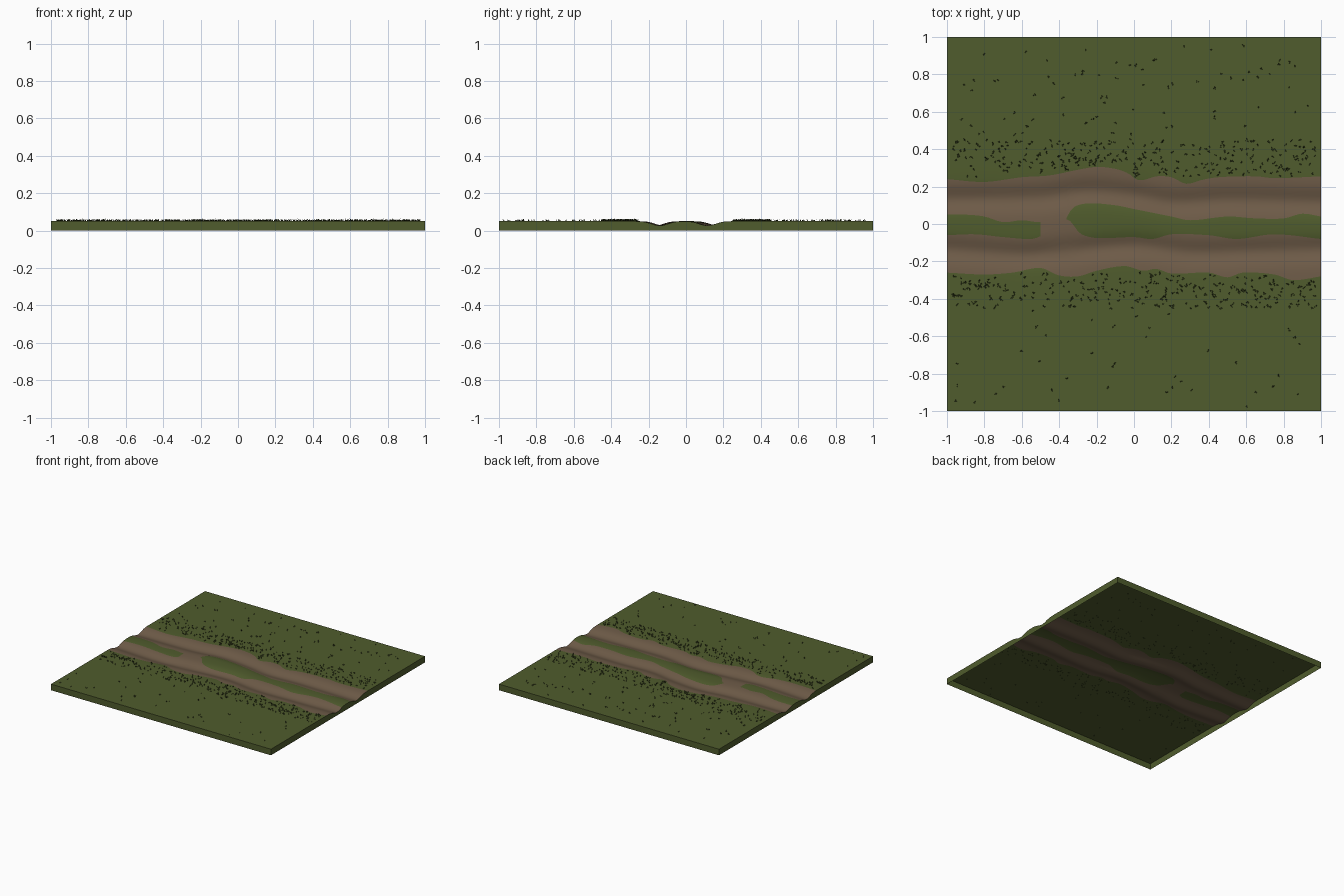
import bpy, bmesh, math, random

if "Cube" in bpy.data.objects:
    bpy.data.objects.remove(bpy.data.objects["Cube"])

random.seed(7)
TOP = 0.05


def material(name, rgb):
    m = bpy.data.materials.new(name)
    m.diffuse_color = (*rgb, 1)
    m.use_nodes = True
    m.node_tree.nodes["Principled BSDF"].inputs["Base Color"].default_value = m.diffuse_color
    return m


GRASS = material("grass green", (0.080, 0.107, 0.026))
DIRT = material("dirt brown", (0.160, 0.108, 0.066))
BLADE = material("dark blade green", (0.038, 0.052, 0.013))


def curve(points):
    """Smooth function y(x) through the points."""
    def slope(i):
        a, b = points[max(i - 1, 0)], points[min(i + 1, len(points) - 1)]
        return (b[1] - a[1]) / (b[0] - a[0])

    def f(x):
        i = 0
        while i < len(points) - 2 and x > points[i + 1][0]:
            i += 1
        (x0, y0), (x1, y1) = points[i], points[i + 1]
        h = x1 - x0
        t = (x - x0) / h
        return (y0 * (2*t**3 - 3*t*t + 1) + slope(i) * h * (t**3 - 2*t*t + t)
                + y1 * (3*t*t - 2*t**3) + slope(i + 1) * h * (t**3 - t*t))
    return f


# Outer edges of the dirt road
road_back = curve([(-1, .24), (-.8, .225), (-.6, .25), (-.45, .26), (-.3, .29), (-.2, .305),
                   (-.1, .295), (-.03, .27), (.01, .24), (.05, .235), (.12, .255), (.2, .25),
                   (.28, .215), (.36, .235), (.45, .25), (.65, .255), (.75, .245), (1, .255)])
road_front = curve([(-1, -.26), (-.8, -.27), (-.65, -.26), (-.5, -.235), (-.4, -.275), (-.3, -.28),
                    (-.2, -.25), (-.05, -.225), (.05, -.25), (.12, -.24), (.2, -.265), (.4, -.26),
                    (.5, -.285), (.58, -.26), (.75, -.27), (.85, -.30), (1, -.28)])
# Edges of the grass strip between the ruts (broken by a dirt gap)
GAP = (-0.5, -0.36)
strip_back = curve([(-1, .05), (-.9, .05), (-.8, .04), (-.7, .01), (-.6, .02), (-.5, .01),
                    (-.36, .035), (-.33, .085), (-.25, .11), (-.1, .10), (0, .08), (.2, .04),
                    (.3, .02), (.5, .04), (.65, .03), (.8, .03), (.9, .055), (1, .04)])
strip_front = curve([(-1, -.06), (-.85, -.055), (-.7, -.07), (-.55, -.08), (-.5, -.065),
                     (-.36, .025), (-.32, -.01), (-.29, -.05), (-.2, -.075), (0, -.07), (.1, -.08),
                     (.2, -.055), (.4, -.06), (.55, -.08), (.75, -.055), (1, -.08)])
# Centre lines of the two wheel ruts
rut_back = curve([(-1, .13), (-.5, .14), (-.25, .17), (0, .15), (.2, .115), (.5, .125), (1, .115)])
rut_front = curve([(-1, -.14), (-.6, -.165), (-.45, -.155), (0, -.12), (.3, -.155), (.6, -.15),
                   (1, -.14)])


def height(x, y):
    z = TOP
    for rut in (rut_back, rut_front):
        z -= 0.024 * math.exp(-((y - rut(x)) / 0.06) ** 2)
    return z


def finish(bm, name, mats):
    me = bpy.data.meshes.new(name)
    bm.to_mesh(me)
    bm.free()
    for m in mats:
        me.materials.append(m)
    ob = bpy.data.objects.new(name, me)
    bpy.context.collection.objects.link(ob)
    return ob


# Ground: rows follow the road edges so the colour borders are clean
SEGMENTS = (10, 10, 8, 10, 10)
bm = bmesh.new()
columns, COLS = [], 100
for c in range(COLS + 1):
    x = -1 + 2 * c / COLS
    low = strip_front(x)
    edges = [-1, road_front(x), low, max(strip_back(x), low + 0.004), road_back(x), 1]
    ys = [-1]
    for s, n in enumerate(SEGMENTS):
        for k in range(1, n + 1):
            t = k / n
            if s == 0:
                t = 1 - (1 - t) ** 2
            elif s == 4:
                t = t * t
            ys.append(edges[s] + (edges[s + 1] - edges[s]) * t)
    columns.append([bm.verts.new((x, y, height(x, y))) for y in ys])

band = [s for s, n in enumerate(SEGMENTS) for _ in range(n)]
for c in range(COLS):
    xm = -1 + 2 * (c + 0.5) / COLS
    a, b = columns[c], columns[c + 1]
    for r, s in enumerate(band):
        f = bm.faces.new((a[r], b[r], b[r + 1], a[r + 1]))
        f.material_index = int(s in (1, 3) or (s == 2 and GAP[0] < xm < GAP[1]))

# Skirt walls down to the floor, underside left open
loop = ([col[0] for col in columns] + columns[-1][1:]
        + [col[-1] for col in columns[-2::-1]] + columns[0][-2:0:-1])
base = [bm.verts.new((v.co.x, v.co.y, 0)) for v in loop]
for i in range(len(loop)):
    j = (i + 1) % len(loop)
    bm.faces.new((base[i], base[j], loop[j], loop[i]))
ground = finish(bm, "ground_with_ruts", (GRASS, DIRT))
bpy.context.view_layer.objects.active = ground
ground.select_set(True)
bpy.ops.object.shade_smooth_by_angle(angle=math.radians(40))


# Small grass tufts: dense beside the road, sparse in the fields
def tuft(bm, x, y):
    z = height(x, y) - 0.001
    for _ in range(3):
        a = random.uniform(0, 2 * math.pi)
        h, w, lean = random.uniform(.007, .015), .003, random.uniform(.005, .011)
        px, py = x + random.uniform(-.004, .004), y + random.uniform(-.004, .004)
        dx, dy = math.cos(a), math.sin(a)
        bm.faces.new([bm.verts.new(p) for p in (
            (px - dy * w, py + dx * w, z), (px + dy * w, py - dx * w, z),
            (px + dx * lean, py + dy * lean, z + h))])


bm = bmesh.new()
for count, lo, hi in ((300, .25, .45), (300, -.45, -.26), (75, .45, .98), (40, -.98, -.45)):
    for _ in range(count):
        x, y = random.uniform(-.97, .97), random.uniform(lo, hi)
        if road_front(x) - .01 < y < road_back(x) + .01:
            y += .06 if y > 0 else -.06
        tuft(bm, x, y)
finish(bm, "grass_tufts", (BLADE,))
